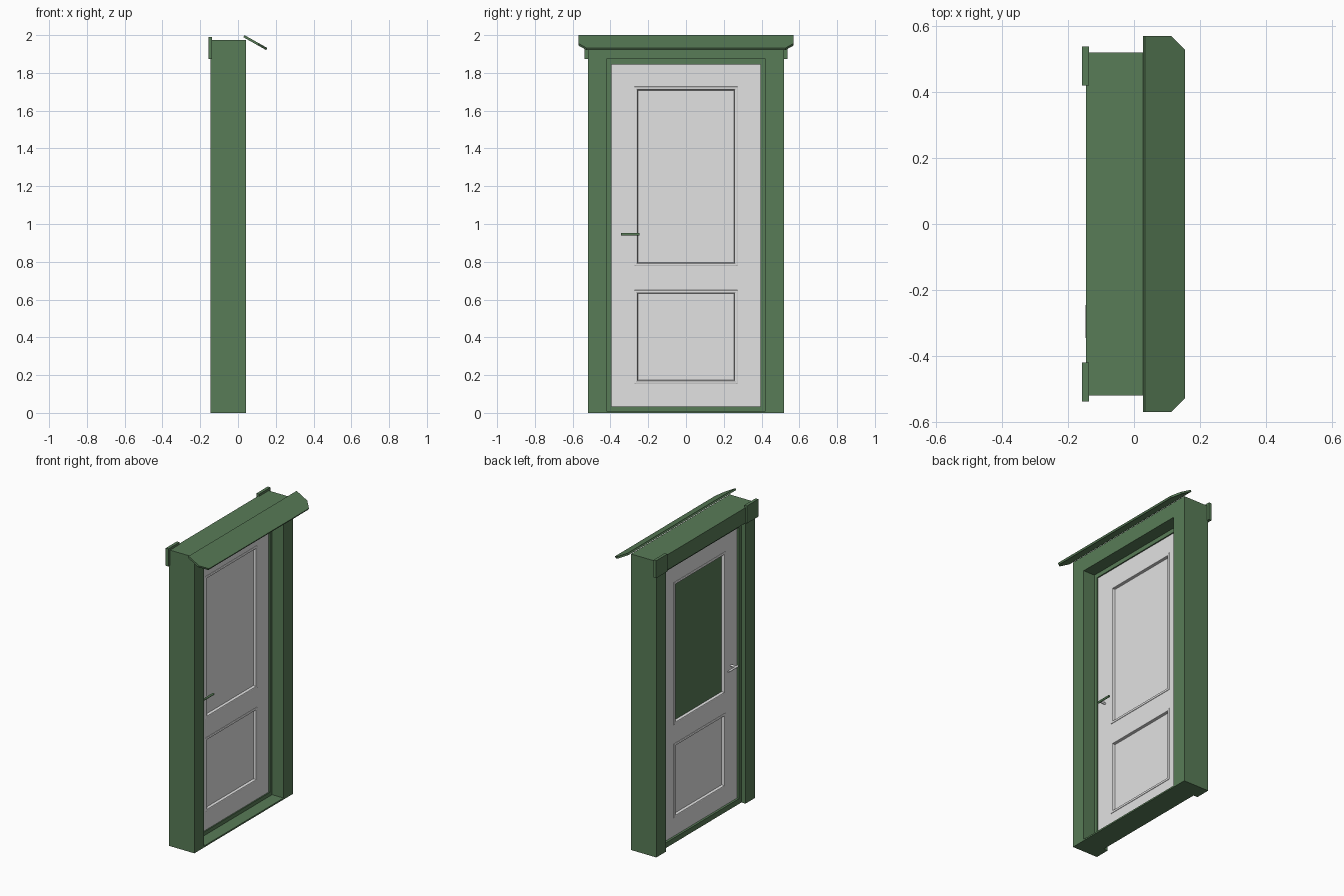
import bpy, bmesh, math
from mathutils import Matrix, Vector

if "Cube" in bpy.data.objects:
    bpy.data.objects.remove(bpy.data.objects["Cube"])


def material(name, rgb):
    m = bpy.data.materials.new(name)
    m.diffuse_color = (*rgb, 1)
    m.use_nodes = True
    m.node_tree.nodes["Principled BSDF"].inputs["Base Color"].default_value = m.diffuse_color
    return m


GREEN = material("frame green", (0.098, 0.2, 0.095))
GREY = material("door light grey", (0.76, 0.76, 0.76))


def finish(name, bm, mat):
    bmesh.ops.recalc_face_normals(bm, faces=bm.faces)
    me = bpy.data.meshes.new(name)
    bm.to_mesh(me)
    bm.free()
    me.materials.append(mat)
    ob = bpy.data.objects.new(name, me)
    bpy.context.collection.objects.link(ob)
    return ob


def box(name, x, y, z, mat):
    bm = bmesh.new()
    bmesh.ops.create_cube(bm, size=1)
    for v in bm.verts:
        for i, (a, b) in enumerate((x, y, z)):
            v.co[i] = a if v.co[i] < 0 else b
    return finish(name, bm, mat)


def rect(bm, x, y, z0, z1):
    return [bm.verts.new((x, a, b)) for a, b in ((-y, z0), (y, z0), (y, z1), (-y, z1))]


def ring(name, x0, x1, outer, inner, mat):
    """Rectangular frame; outer and inner are (half width, bottom, top)."""
    bm = bmesh.new()
    loops = [rect(bm, x0, *outer), rect(bm, x1, *outer), rect(bm, x1, *inner), rect(bm, x0, *inner)]
    for a, b in zip(loops, loops[1:] + loops[:1]):
        for i in range(4):
            j = (i + 1) % 4
            bm.faces.new((a[i], a[j], b[j], b[i]))
    return finish(name, bm, mat)


def moulding(name, face_x, out, y, z0, z1):
    """Beaded moulding around a panel opening; out is the side it faces."""
    bead = [(0.008 - 0.008 * math.cos(math.pi * k / 6), 0.004 * math.sin(math.pi * k / 6)) for k in range(7)]
    profile = bead + [(0.018, -0.012), (0.02, -0.016)]
    bm = bmesh.new()
    loops = [rect(bm, face_x + out * h, y - d, z0 + d, z1 - d) for d, h in profile]
    for a, b in zip(loops, loops[1:]):
        for i in range(4):
            j = (i + 1) % 4
            f = bm.faces.new((a[i], a[j], b[j], b[i]))
    ob = finish(name, bm, GREY)
    # make sure the strip faces outward
    me = ob.data
    if sum(p.normal.x * p.area for p in me.polygons) * out < 0:
        me.flip_normals()
    return ob


def rod(name, a, b, r, mat):
    a, b = Vector(a), Vector(b)
    bm = bmesh.new()
    rot = (b - a).to_track_quat('Z', 'Y').to_matrix().to_4x4()
    bmesh.ops.create_cone(bm, cap_ends=True, segments=12, radius1=r, radius2=r,
                          depth=(b - a).length, matrix=Matrix.Translation((a + b) / 2) @ rot)
    return finish(name, bm, mat)


# Outer frame: two posts, a header and a thin sill
for s, side in ((-1, "left"), (1, "right")):
    box(side + "_post", (-0.145, 0.042), sorted((s * 0.42, s * 0.52)), (0, 1.975), GREEN)
    # corner blocks on the back
    box(side + "_corner_block", (-0.157, -0.137), sorted((s * 0.42, s * 0.538)), (1.873, 1.99), GREEN)
box("header", (-0.145, 0.042), (-0.42, 0.42), (1.873, 1.975), GREEN)
box("sill", (-0.115, 0.042), (-0.42, 0.42), (0, 0.01), GREEN)

# Inner frame that holds the door
ring("inner_frame", -0.115, -0.042, (0.42, 0.005, 1.873), (0.395, 0.035, 1.845), GREEN)

# Tilted canopy with clipped outer corners
plan = [(0.034, -0.57), (0.112, -0.57), (0.155, -0.527), (0.155, 0.527), (0.112, 0.57), (0.034, 0.57)]
bm = bmesh.new()
top = [bm.verts.new((x, y, 2.0 - (x - 0.034) * 0.562)) for x, y in plan]
low = [bm.verts.new((v.co.x - 0.006, v.co.y, v.co.z - 0.011)) for v in top]
bm.faces.new(top)
bm.faces.new(low[::-1])
for i in range(6):
    j = (i + 1) % 6
    bm.faces.new((top[i], low[i], low[j], top[j]))
finish("canopy", bm, GREEN)

# Door stiles and rails
F, B, W = -0.05, -0.1, 0.273
for s, side in ((-1, "left"), (1, "right")):
    box(side + "_door_stile", (B, F), sorted((s * W, s * 0.395)), (0.035, 1.845), GREY)
for name, z in (("bottom_rail", (0.035, 0.155)), ("middle_rail", (0.65, 0.777)), ("top_rail", (1.727, 1.845))):
    box(name, (B, F), (-W, W), z, GREY)

# Panels: the upper one is green on its back
for name, z0, z1, back in (("upper", 0.777, 1.727, GREEN), ("lower", 0.155, 0.65, GREY)):
    box(name + "_panel_front", (-0.075, F - 0.014), (-W, W), (z0, z1), GREY)
    box(name + "_panel_back", (B + 0.014, -0.075), (-W, W), (z0, z1), back)
    moulding(name + "_front_moulding", F, 1, W, z0, z1)
    moulding(name + "_back_moulding", B, -1, W, z0, z1)

# Lever handles on both faces
for side, x, out, mat in (("front", F, 1, GREEN), ("back", B, -1, GREY)):
    rod(side + "_handle_shaft", (x - out * 0.005, -0.33, 0.945), (x + out * 0.042, -0.33, 0.945), 0.007, GREY)
    rod(side + "_handle_lever", (x + out * 0.04, -0.345, 0.945), (x + out * 0.04, -0.245, 0.945), 0.007, mat)
